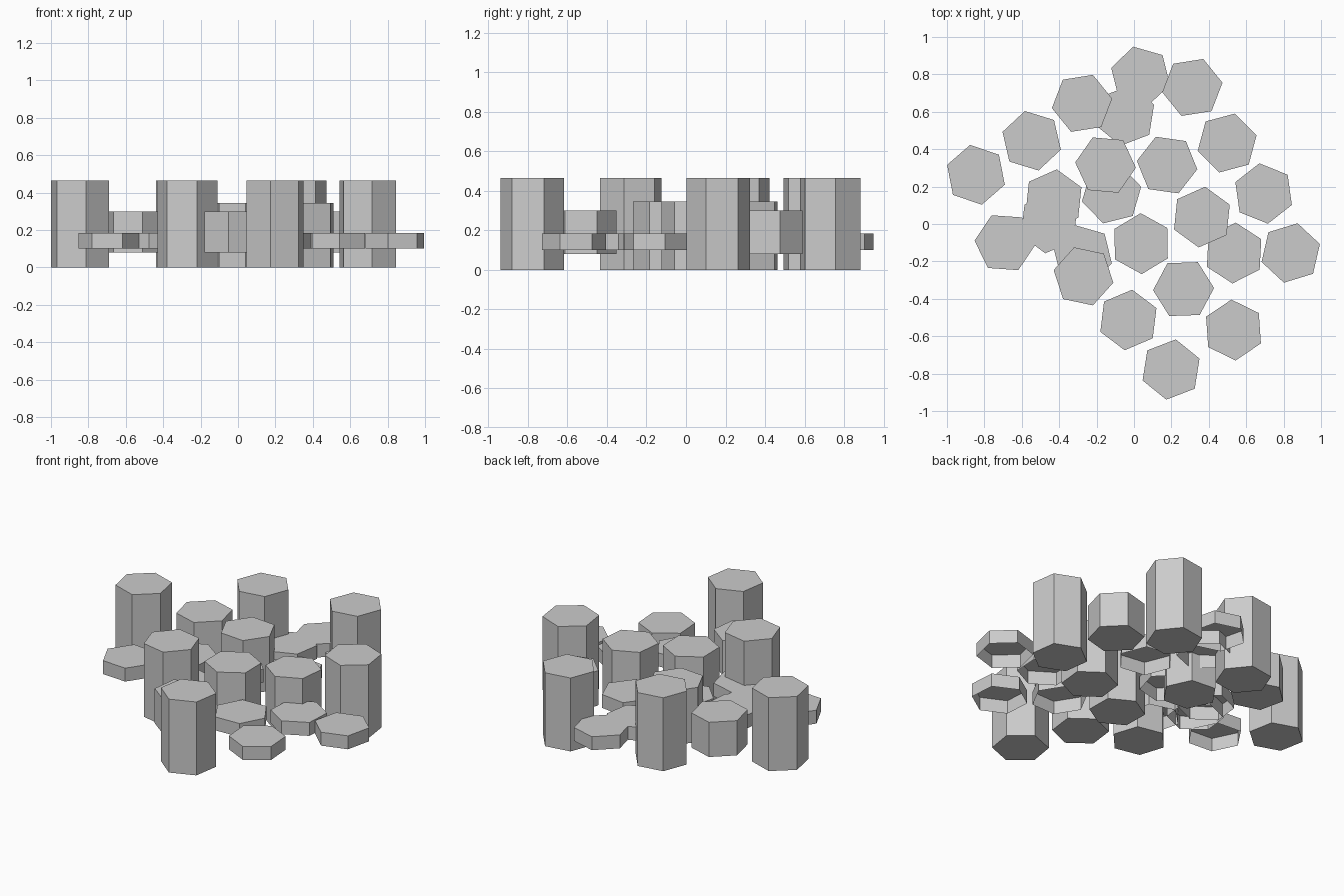
import bpy, bmesh
from math import radians, cos, sin

if "Cube" in bpy.data.objects:
    bpy.data.objects.remove(bpy.data.objects["Cube"])

R = 0.163  # hexagon corner radius

# kind: (bottom z, top z, closed underneath)
KINDS = {
    "tall_column": (0.0, 0.465, True),
    "medium_column": (0.0, 0.345, True),
    "raised_block": (0.08, 0.30, True),
    "thin_tile": (0.10, 0.185, False),
}

# kind: list of (x, y, rotation in degrees)
LAYOUT = {
    "tall_column": [(-.845, .263, 41), (-.278, .645, 9), (.312, .73, 9),
                    (.693, .163, 38), (.198, -.778, 21), (-.27, -.28, 48)],
    "medium_column": [(-.152, .315, 55), (.363, .037, 24), (.038, -.105, 31)],
    "raised_block": [(-.547, .445, 43), (.498, .433, 15), (-.03, -.513, 23)],
    "thin_tile": [(.035, .79, 44), (-.045, .58, 21), (.177, .315, 52),
                  (-.12, .16, 14), (.535, -.155, 27), (.838, -.155, 17),
                  (.265, -.348, 2), (.532, -.567, 34), (-.69, -.1, 56),
                  (-.43, .13, 24), (-.275, -.165, 44), (-.455, .005, 23)],
}


def hex_prism(name, x, y, turn, z0, z1, closed):
    bm = bmesh.new()
    ang = [radians(turn + 60 * i) for i in range(6)]
    low = [bm.verts.new((R * cos(a), R * sin(a), z0)) for a in ang]
    top = [bm.verts.new((R * cos(a), R * sin(a), z1)) for a in ang]
    bm.faces.new(top)
    if closed:
        bm.faces.new(low[::-1])
    for i in range(6):
        j = (i + 1) % 6
        bm.faces.new((low[i], low[j], top[j], top[i]))
    mesh = bpy.data.meshes.new(name)
    bm.to_mesh(mesh)
    bm.free()
    ob = bpy.data.objects.new(name, mesh)
    ob.location = (x, y, 0)
    bpy.context.collection.objects.link(ob)


# Build every column, block and tile
for kind, places in LAYOUT.items():
    for n, (x, y, turn) in enumerate(places, 1):
        hex_prism(f"{kind}_{n}", x, y, turn, *KINDS[kind])
